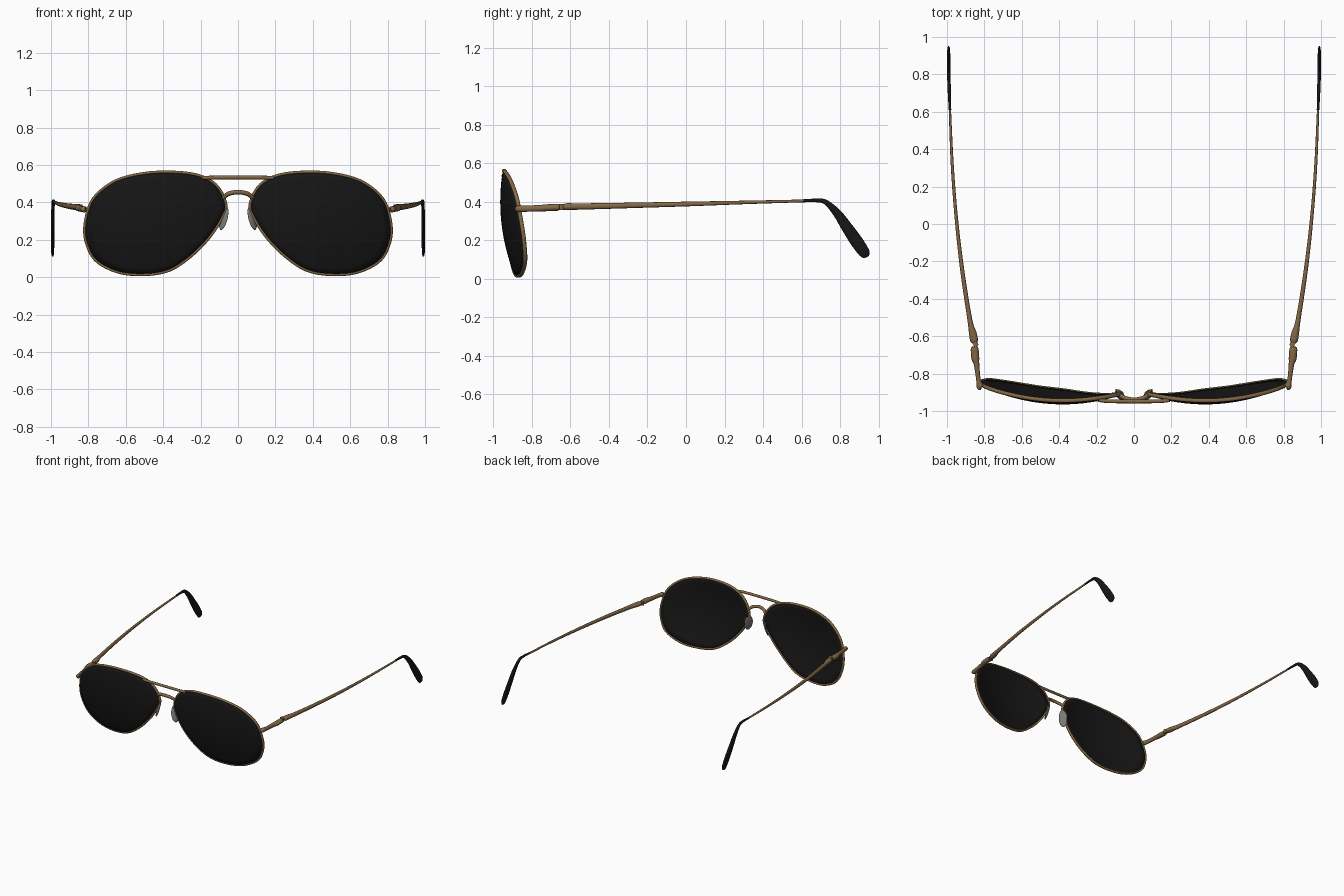
import bpy, bmesh, math
from mathutils import Vector

if "Cube" in bpy.data.objects:
    bpy.data.objects.remove(bpy.data.objects["Cube"])


def material(name, rgb):
    m = bpy.data.materials.new(name)
    m.diffuse_color = (*rgb, 1)
    m.use_nodes = True
    m.node_tree.nodes["Principled BSDF"].inputs["Base Color"].default_value = m.diffuse_color
    return m


BRONZE = material("bronze", (0.23, 0.14, 0.06))
BLACK = material("black", (0.008, 0.008, 0.008))
GREY = material("pad_grey", (0.2, 0.2, 0.2))


def spline(pts, steps, cyclic=False):
    """Catmull-Rom interpolation of tuples of any length."""
    n, out = len(pts), []
    get = (lambda i: pts[i % n]) if cyclic else (lambda i: pts[min(max(i, 0), n - 1)])
    for i in range(n if cyclic else n - 1):
        for s in range(steps):
            t = s / steps
            out.append(tuple(
                0.5 * (2 * b + (c - a) * t + (2 * a - 5 * b + 4 * c - d) * t * t
                       + (3 * b - a - 3 * c + d) * t ** 3)
                for a, b, c, d in zip(get(i - 1), get(i), get(i + 1), get(i + 2))))
    return out if cyclic else out + [tuple(pts[-1])]


def finish(name, bm, mat, mirror=True):
    bmesh.ops.recalc_face_normals(bm, faces=bm.faces)
    me = bpy.data.meshes.new(name)
    bm.to_mesh(me)
    bm.free()
    ob = bpy.data.objects.new(name, me)
    bpy.context.collection.objects.link(ob)
    me.materials.append(mat)
    if mirror:
        ob.modifiers.new("mirror", 'MIRROR')
    bpy.ops.object.select_all(action='DESELECT')
    bpy.context.view_layer.objects.active = ob
    ob.select_set(True)
    bpy.ops.object.shade_smooth_by_angle(angle=math.radians(50))
    return ob


def sweep(name, path, ref, mat, cyclic=False, mirror=True, sides=12):
    """Elliptical tube; path holds (x, y, z, radius along ref, other radius)."""
    bm, rings, n = bmesh.new(), [], len(path)
    P = [Vector(p[:3]) for p in path]
    for i, p in enumerate(path):
        nxt = P[(i + 1) % n] if cyclic else P[min(i + 1, n - 1)]
        prv = P[i - 1] if cyclic else P[max(i - 1, 0)]
        t = (nxt - prv).normalized()
        v = Vector(ref).cross(t).normalized()
        u = t.cross(v)
        rings.append([bm.verts.new(P[i] + u * p[3] * math.cos(a) + v * p[4] * math.sin(a))
                      for a in (2 * math.pi * k / sides for k in range(sides))])
    for i in range(n if cyclic else n - 1):
        A, B = rings[i], rings[(i + 1) % n]
        for k in range(sides):
            j = (k + 1) % sides
            bm.faces.new((A[k], A[j], B[j], B[k]))
    if not cyclic:
        bm.faces.new(rings[0])
        bm.faces.new(rings[-1])
    return finish(name, bm, mat, mirror)


def bulge(x, z):
    """Depth of the curved, tilted lens surface."""
    return -0.958 + 0.51 * ((x - 0.38) ** 2 + (z - 0.4) ** 2)


X, Y = (1, 0, 0), (0, 1, 0)

# Aviator lens outline (x, z)
outline = spline([(0.065, 0.39), (0.12, 0.495), (0.235, 0.55), (0.42, 0.562), (0.58, 0.54),
                  (0.69, 0.495), (0.78, 0.41), (0.817, 0.29), (0.812, 0.19), (0.76, 0.09),
                  (0.64, 0.027), (0.5, 0.014), (0.37, 0.036), (0.26, 0.106),
                  (0.16, 0.205), (0.09, 0.31)], 6, True)

# Lenses
bm = bmesh.new()
cx, cz, prev = 0.43, 0.3, None
mid = bm.verts.new((cx, bulge(cx, cz), cz))
n = len(outline)
for r in range(1, 9):
    ring = []
    for x, z in outline:
        px, pz = cx + (x - cx) * r / 8, cz + (z - cz) * r / 8
        ring.append(bm.verts.new((px, bulge(px, pz), pz)))
    for k in range(n):
        j = (k + 1) % n
        bm.faces.new((prev[k], prev[j], ring[j], ring[k]) if prev else (mid, ring[j], ring[k]))
    prev = ring
lens = finish("lenses", bm, BLACK)
sol = lens.modifiers.new("thickness", 'SOLIDIFY')
sol.thickness, sol.offset = 0.013, 0

# Rims
sweep("rims", [(x, bulge(x, z), z, 0.011, 0.008) for x, z in outline], Y, BRONZE, True)

# Brow bar and arched nose bridge
sweep("brow_bar", spline([(-0.19, -0.941, 0.531, .01, .01), (-0.12, -0.948, 0.533, .01, .01),
                          (0.12, -0.948, 0.533, .01, .01), (0.19, -0.941, 0.531, .01, .01)], 5),
      Y, BRONZE, mirror=False)
half = [(0.078, -0.912, 0.425, .011, .011), (0.05, -0.93, 0.446, .012, .012)]
flip = [(-p[0], *p[1:]) for p in half]
sweep("nose_bridge", spline(flip + [(0, -0.94, 0.455, .012, .012)] + half[::-1], 6),
      Y, BRONZE, mirror=False)

# Nose pads with wire arms
bm = bmesh.new()
bmesh.ops.create_uvsphere(bm, u_segments=20, v_segments=12, radius=1)
bmesh.ops.scale(bm, vec=(0.009, 0.032, 0.066), verts=bm.verts)
from mathutils import Matrix
rot = Matrix.Rotation(math.radians(-38), 3, 'Z') @ Matrix.Rotation(math.radians(-16), 3, 'Y')
bmesh.ops.rotate(bm, cent=(0, 0, 0), matrix=rot, verts=bm.verts)
bmesh.ops.translate(bm, vec=(0.076, -0.912, 0.316), verts=bm.verts)
finish("nose_pads", bm, GREY)
sweep("pad_arms", spline([(0.078, -0.905, 0.36, .005, .005), (0.092, -0.888, 0.355, .005, .005),
                          (0.094, -0.89, 0.33, .005, .005), (0.08, -0.91, 0.315, .005, .005)], 5),
      Y, BRONZE, sides=8)

# End pieces wrapping from the rim to the hinge
sweep("end_pieces", spline([(0.815, -0.876, 0.363, .010, .010), (0.822, -0.87, 0.363, .019, .017),
                            (0.832, -0.83, 0.364, .012, .016), (0.842, -0.75, 0.367, .015, .017),
                            (0.848, -0.72, 0.369, .021, .018), (0.852, -0.67, 0.371, .021, .018),
                            (0.853, -0.656, 0.372, .015, .013)], 5), X, BRONZE)

# Hinge barrels
sweep("hinge_barrels", [(0.846, -0.645, z, .014, .014) for z in (0.356, 0.388)], X, BRONZE)

# Temples, tapering backwards
sweep("temples", spline([(0.852, -0.637, 0.373, .013, .012), (0.855, -0.62, 0.374, .021, .018),
                         (0.863, -0.58, 0.375, .020, .017), (0.878, -0.51, 0.376, .013, .016),
                         (0.918, -0.25, 0.382, .011, .014), (0.95, 0.03, 0.389, .009, .012),
                         (0.972, 0.32, 0.397, .008, .009), (0.985, 0.63, 0.405, .006, .007)], 6),
      X, BRONZE)

# Curved ear tips, widening to flat paddles
sweep("ear_tips", spline([(0.984, 0.61, 0.405, .007, .008), (0.986, 0.67, 0.407, .008, .009),
                          (0.988, 0.725, 0.398, .009, .013), (0.990, 0.785, 0.340, .009, .022),
                          (0.991, 0.835, 0.268, .009, .029), (0.991, 0.885, 0.195, .009, .033),
                          (0.991, 0.925, 0.137, .008, .029), (0.991, 0.938, 0.120, .005, .018),
                          (0.991, 0.942, 0.114, .002, .006)], 6), X, BLACK)
